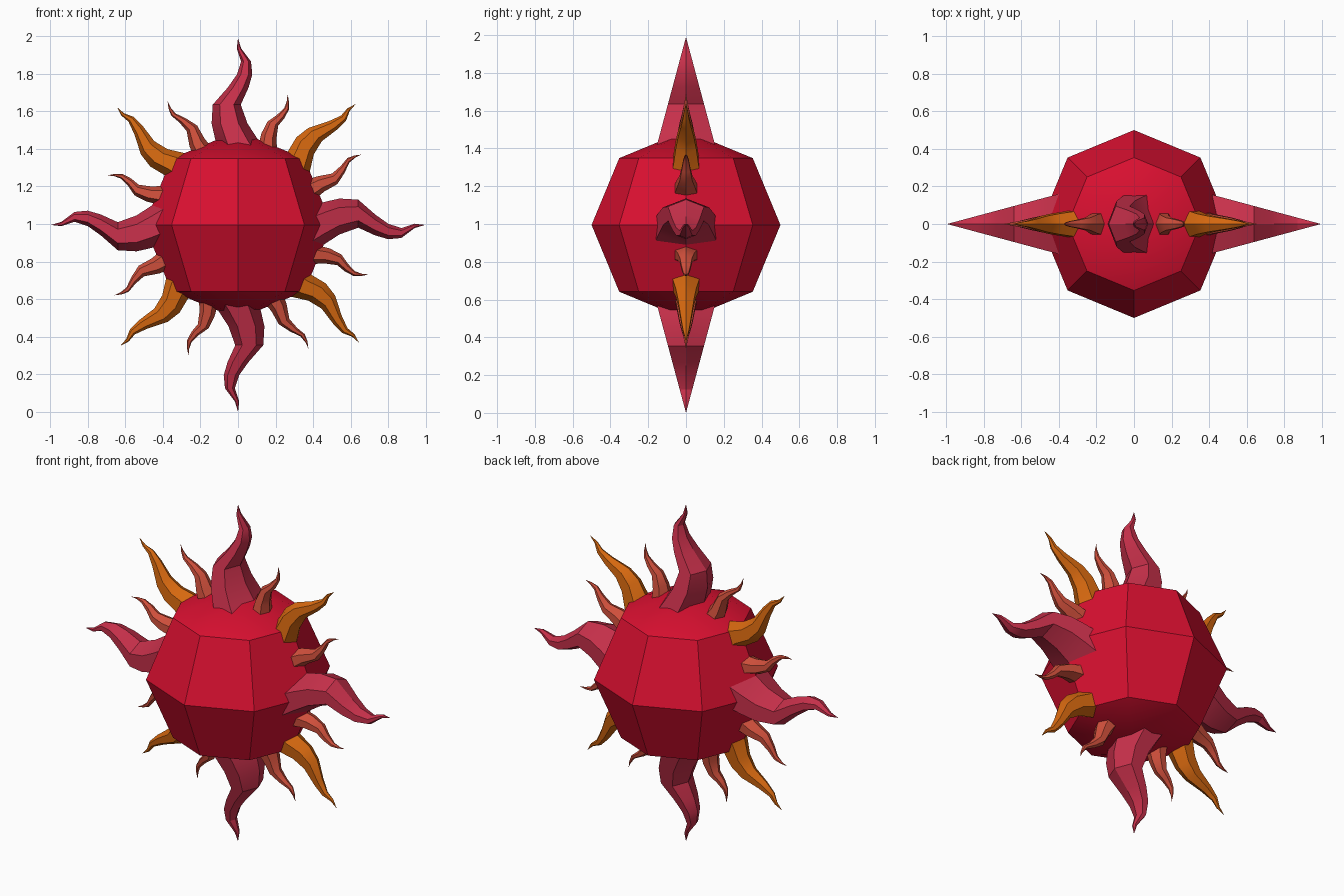
import bpy
import bmesh
from math import cos, sin, pi, radians
from mathutils import Vector

cube = bpy.data.objects.get("Cube")
if cube:
    bpy.data.objects.remove(cube, do_unlink=True)

CENTRE = Vector((0, 0, 0.995))
SIDES = 6


def material(name, rgb):
    mat = bpy.data.materials.new(name)
    mat.use_nodes = True
    mat.diffuse_color = (*rgb, 1)
    bsdf = next(n for n in mat.node_tree.nodes if n.type == 'BSDF_PRINCIPLED')
    bsdf.inputs["Base Color"].default_value = (*rgb, 1)
    return mat


def finish(name, bm, mat):
    bmesh.ops.recalc_face_normals(bm, faces=bm.faces)
    mesh = bpy.data.meshes.new(name)
    bm.to_mesh(mesh)
    bm.free()
    mesh.materials.append(mat)
    obj = bpy.data.objects.new(name, mesh)
    bpy.context.collection.objects.link(obj)
    bpy.ops.object.select_all(action='DESELECT')
    obj.select_set(True)
    bpy.context.view_layer.objects.active = obj
    bpy.ops.object.shade_smooth_by_angle(angle=radians(30))
    obj.location = CENTRE
    return obj


def flame(name, mat, path, angle, width, depth):
    """Wavy six-sided spike; path holds (distance from centre, sideways shift)."""
    a = radians(angle)
    out, side = Vector((cos(a), 0, sin(a))), Vector((sin(a), 0, -cos(a)))
    start, tip = path[0][0], path[-1][0]
    bm = bmesh.new()
    rings = []
    for d, shift in path[:-1]:
        k = (tip - d) / (tip - start)
        ring = []
        for i in range(SIDES):
            t = 2 * pi * i / SIDES
            y = depth * k * sin(t) / sin(pi / 3)
            ring.append(bm.verts.new(out * d + side * (shift + width * k * cos(t))
                                     + Vector((0, y, 0))))
        rings.append(ring)
    point = bm.verts.new(out * tip + side * path[-1][1])
    bm.faces.new(rings[0])
    for i in range(SIDES):
        j = (i + 1) % SIDES
        for low, high in zip(rings, rings[1:]):
            bm.faces.new((low[i], low[j], high[j], high[i]))
        bm.faces.new((rings[-1][i], rings[-1][j], point))
    return finish(name, bm, mat)


red = material("deep_red", (0.70, 0.005, 0.03))
crimson = material("crimson", (0.58, 0.03, 0.07))
orange = material("orange", (0.68, 0.14, 0.005))
coral = material("coral", (0.64, 0.08, 0.045))

# Faceted body
body = bmesh.new()
bmesh.ops.create_uvsphere(body, u_segments=8, v_segments=4, radius=0.5)
finish("sun_body", body, red)

# Flame paths
LARGE = [(0.40, 0.02), (0.46, -0.01), (0.54, -0.045), (0.64, -0.06),
         (0.73, 0.0), (0.80, 0.035), (0.87, 0.043), (0.94, 0.005), (0.995, 0)]
MEDIUM = [(0.39, 0.01), (0.47, -0.01), (0.55, -0.045), (0.63, -0.05),
          (0.73, -0.018), (0.80, -0.005), (0.85, -0.018), (0.90, -0.012)]
SMALL_A = [(0.40, 0.01), (0.49, 0.005), (0.57, 0.015), (0.63, -0.01),
           (0.68, -0.04), (0.72, -0.042), (0.757, -0.035)]
SMALL_B = [(0.40, 0.01), (0.50, -0.02), (0.57, -0.025), (0.62, 0.0),
           (0.67, 0.014), (0.71, 0.006), (0.745, -0.01)]

# Each set repeats every quarter turn
SETS = [("large_flame", crimson, LARGE, 90, 0.125, 0.16),
        ("medium_flame", orange, MEDIUM, 45, 0.095, 0.08),
        ("small_flame_wide", coral, SMALL_A, 27, 0.06, 0.065),
        ("small_flame_upright", coral, SMALL_B, 68.5, 0.06, 0.065)]
for name, mat, path, angle, width, depth in SETS:
    for turn in range(4):
        flame(f"{name}_{turn + 1}", mat, path, angle + 90 * turn, width, depth)
